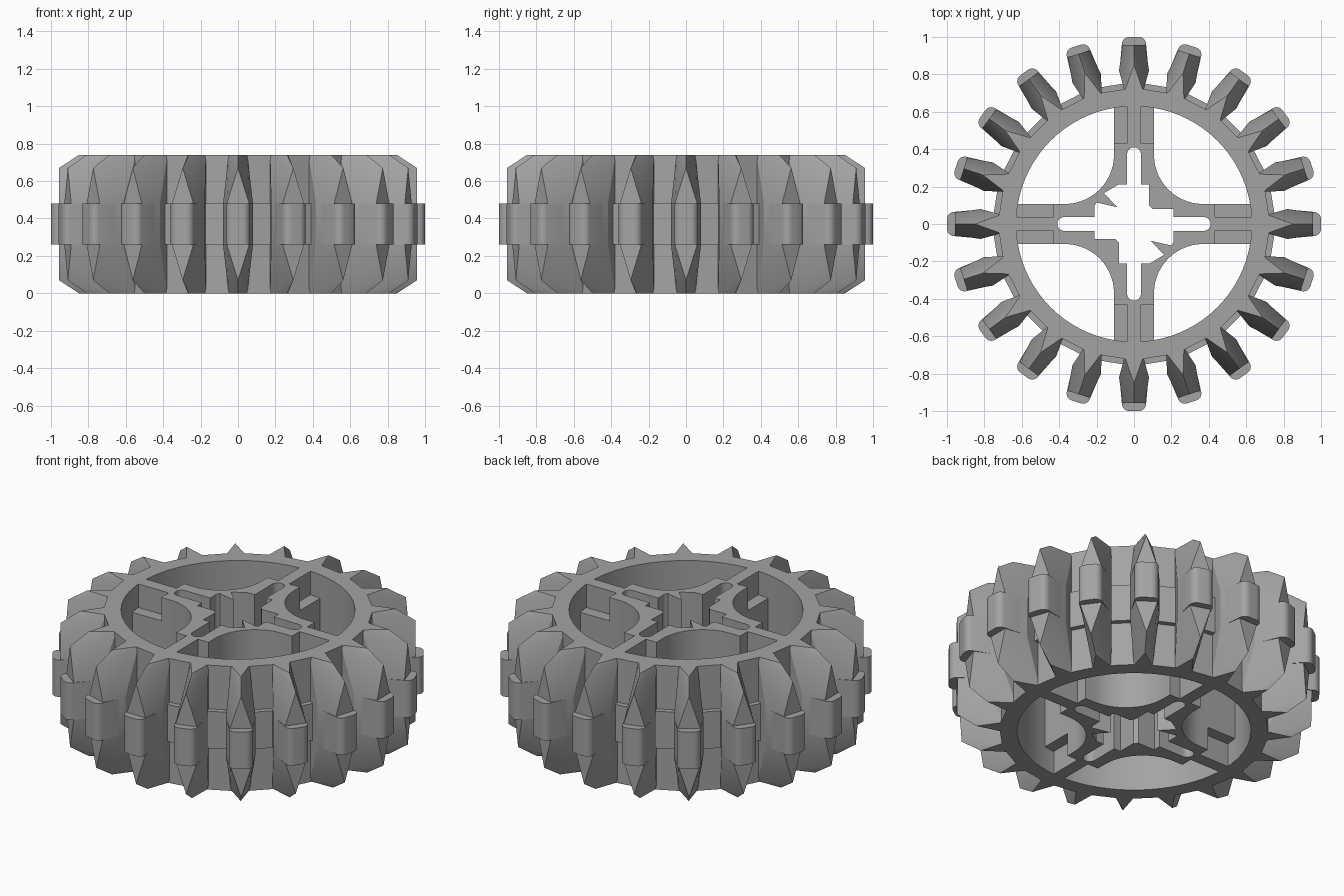
import bpy, bmesh
from math import sin, cos, pi, radians

if "Cube" in bpy.data.objects:
    bpy.data.objects.remove(bpy.data.objects["Cube"])

HEIGHT, BAND_LOW, BAND_HIGH = 0.74, 0.26, 0.48
TEETH = 20

grey = bpy.data.materials.new("light grey plastic")
grey.use_nodes = True
colour = (0.37, 0.37, 0.37, 1)
grey.diffuse_color = colour
grey.node_tree.nodes["Principled BSDF"].inputs["Base Color"].default_value = colour


def finish(ob):
    """Give the part its material and smooth only the gentle curves."""
    ob.data.materials.clear()
    ob.data.materials.append(grey)
    bpy.ops.object.select_all(action="DESELECT")
    ob.select_set(True)
    bpy.context.view_layer.objects.active = ob
    bpy.ops.object.shade_smooth_by_angle(angle=radians(15))


def add_mesh(name, bm):
    mesh = bpy.data.meshes.new(name)
    bm.to_mesh(mesh)
    bm.free()
    ob = bpy.data.objects.new(name, mesh)
    bpy.context.collection.objects.link(ob)
    finish(ob)


def plate(name, loops, low, high):
    """Extrude flat outlines (inner loops become holes) from low to high."""
    curve = bpy.data.curves.new(name + "_outline", "CURVE")
    curve.dimensions = "2D"
    curve.fill_mode = "BOTH"
    curve.extrude = (high - low) / 2
    for loop in loops:
        spline = curve.splines.new("POLY")
        spline.points.add(len(loop) - 1)
        for point, (x, y) in zip(spline.points, loop):
            point.co = (x, y, 0, 1)
        spline.use_cyclic_u = True
    helper = bpy.data.objects.new(name + "_outline", curve)
    bpy.context.collection.objects.link(helper)
    bpy.context.view_layer.update()
    evaluated = helper.evaluated_get(bpy.context.evaluated_depsgraph_get())
    bm = bmesh.new()
    bm.from_mesh(evaluated.to_mesh())
    evaluated.to_mesh_clear()
    bpy.data.objects.remove(helper)
    bmesh.ops.remove_doubles(bm, verts=bm.verts, dist=0.0005)
    bmesh.ops.translate(bm, verts=bm.verts, vec=(0, 0, (low + high) / 2))
    bmesh.ops.recalc_face_normals(bm, faces=bm.faces)
    add_mesh(name, bm)


def arc(cx, cy, radius, start, end, steps):
    angles = [radians(start + (end - start) * i / steps) for i in range(steps + 1)]
    return [(cx + radius * cos(a), cy + radius * sin(a)) for a in angles]


def turn(points, quarter):
    for _ in range(quarter % 4):
        points = [(-y, x) for x, y in points]
    return points


# Rim: twenty flats outside, smooth bore inside, raised belt between the teeth
def rim_loops(apothem):
    outside = arc(0, 0, apothem / cos(pi / TEETH), 0, 360, TEETH)[:-1]
    return [outside, arc(0, 0, 0.63, 0, 360, 80)[:-1]]


plate("rim", rim_loops(0.72), 0, HEIGHT)
plate("rim_belt", rim_loops(0.75), BAND_LOW, BAND_HIGH)


# Teeth: barrel-sided body tapering to a ridge, with a rounded cap in the middle
def hull(bm, points, angle):
    verts = []
    for r, t, z in points:
        x, y = r * cos(angle) - t * sin(angle), r * sin(angle) + t * cos(angle)
        verts.append(bm.verts.new((x, y, z)))
    result = bmesh.ops.convex_hull(bm, input=verts)
    spare = {v for v in result["geom_interior"] if isinstance(v, bmesh.types.BMVert)}
    if spare:
        bmesh.ops.delete(bm, geom=list(spare), context="VERTS")


half_body = [(0.957, 0.06, BAND_HIGH), (0.82, 0.08, BAND_HIGH), (0.71, 0.05, BAND_HIGH),
             (0.957, 0, 0.67), (0.85, 0, HEIGHT), (0.71, 0.05, HEIGHT)]
body = {(r, s * t, z) for r, t, z0 in half_body for s in (1, -1) for z in (z0, HEIGHT - z0)}
cap_side = [(0.86, 0.074)] + arc(0.96, 0.025, 0.04, 90, 0, 8)
cap = [(r, s * t, z) for r, t in cap_side for s in (1, -1) for z in (BAND_LOW, BAND_HIGH)]

for name, shape in (("teeth", sorted(body)), ("tooth_caps", cap)):
    bm = bmesh.new()
    for i in range(TEETH):
        hull(bm, shape, 2 * pi * i / TEETH)
    bmesh.ops.dissolve_limit(bm, angle_limit=radians(1), verts=bm.verts, edges=bm.edges)
    bmesh.ops.recalc_face_normals(bm, faces=bm.faces)
    add_mesh(name, bm)

# Hub and spokes: thin webs widening to a hub with scooped corners
ARM, WEB, STEP = 0.107, 0.037, 0.43
side = [(0.632, WEB), (STEP, WEB), (STEP, ARM)]
scoop = arc(0.37, 0.37, 0.37 - ARM, 270, 180, 14)
quarter = side + scoop + [(y, x) for x, y in reversed(side)]

# Cross-shaped axle hole with long round-ended slots; two corners are ragged
slot = arc(0.41 - WEB, 0, WEB, 0, 90, 6)
slot_back = [(y, x) for x, y in reversed(slot)][:-1]
plain = [(0.21, WEB), (0.21, 0.08), (0.1, 0.08), (0.08, 0.1), (0.08, 0.21), (WEB, 0.21)]
ragged = [(0.21, WEB), (0.21, 0.085), (0.165, 0.16), (0.09, 0.09),
          (0.115, 0.2), (0.1, 0.21), (WEB, 0.21)]
hub, hole = [], []
for k in range(4):
    hub += turn(quarter, k)
    hole += turn(slot + (ragged if k % 2 else plain) + slot_back, k)
plate("hub_and_spokes", [hub, hole], 0, HEIGHT)

# Recessed blocks that thicken the outer end of each spoke
block = [(0.425, -ARM + 0.001), (0.64, -ARM + 0.001), (0.64, ARM - 0.001), (0.425, ARM - 0.001)]
for k, place in enumerate(("left", "back", "right", "front")):
    plate(place + "_spoke_block", [turn(block, k)], 0.14, HEIGHT - 0.14)
